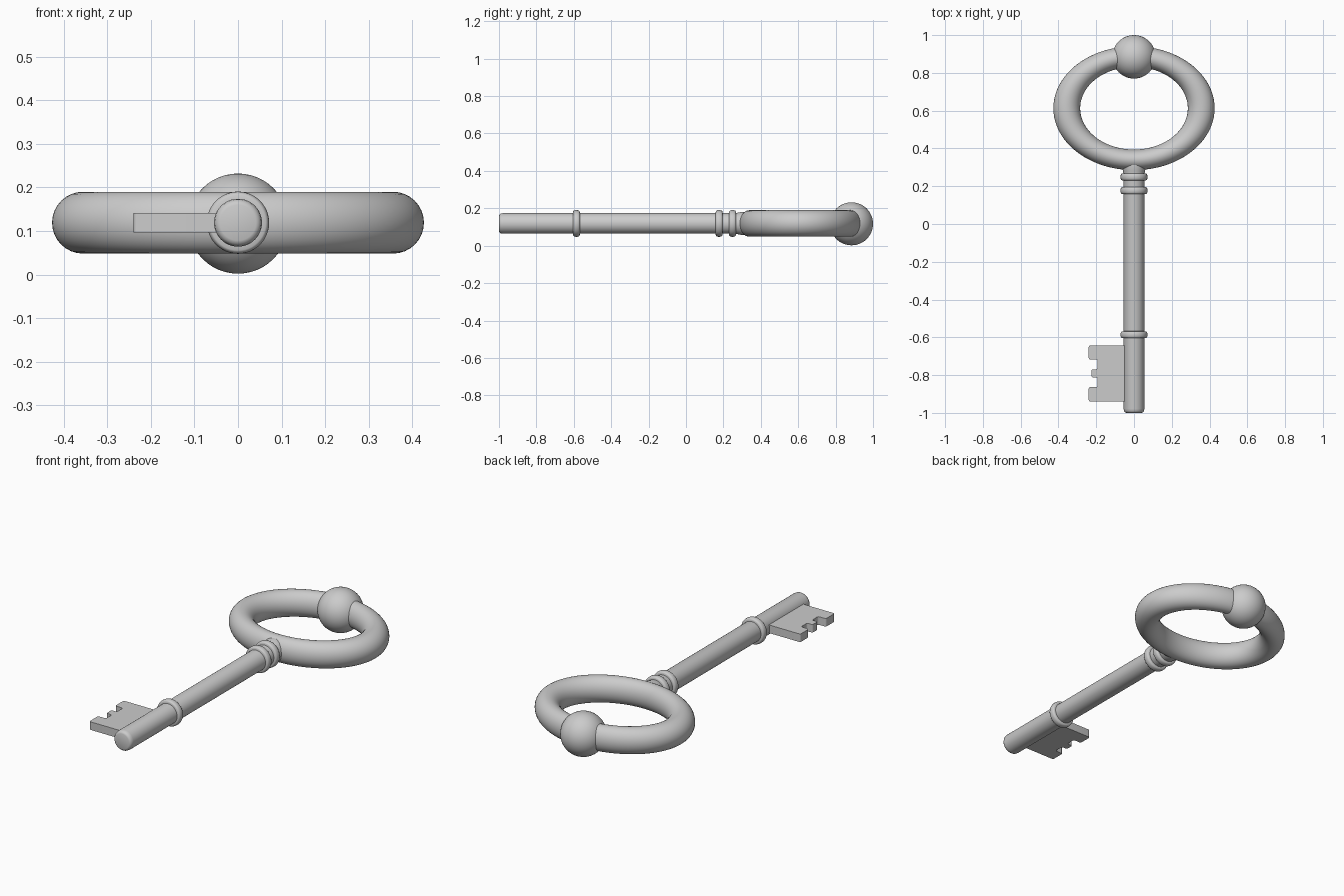
import bpy, bmesh
from math import pi, sin, cos, radians

if "Cube" in bpy.data.objects:
    bpy.data.objects.remove(bpy.data.objects["Cube"])

ZC = 0.119      # height of the key's centre plane


def finish(name, bm, angle=35):
    bmesh.ops.recalc_face_normals(bm, faces=bm.faces)
    me = bpy.data.meshes.new(name)
    bm.to_mesh(me)
    bm.free()
    ob = bpy.data.objects.new(name, me)
    bpy.context.collection.objects.link(ob)
    ob.location.z = ZC
    smooth(ob, angle)
    return ob


def smooth(ob, angle):
    bpy.ops.object.select_all(action='DESELECT')
    ob.select_set(True)
    bpy.context.view_layer.objects.active = ob
    bpy.ops.object.shade_smooth_by_angle(angle=radians(angle))


def lathe_y(name, profile, n=48):
    """Turn (radius, y) points around the key's long axis and cap both ends."""
    bm = bmesh.new()
    rings = [[bm.verts.new((r * cos(2 * pi * i / n), y, r * sin(2 * pi * i / n)))
              for i in range(n)] for r, y in profile]
    for a, b in zip(rings, rings[1:]):
        for i in range(n):
            j = (i + 1) % n
            bm.faces.new((a[i], a[j], b[j], b[i]))
    bm.faces.new(rings[0])
    bm.faces.new(rings[-1])
    return finish(name, bm)


# Shaft: rounded tip, straight stem, slight flare where it meets the bow
lathe_y("shaft", [(0.041, -1.0), (0.048, -0.997), (0.053, -0.99), (0.055, -0.978),
                  (0.055, 0.262), (0.058, 0.28), (0.062, 0.297), (0.062, 0.32)])

# Collars: three bands with rounded rims
for name, y in (("lower_collar", -0.586), ("upper_collar_a", 0.177),
                ("upper_collar_b", 0.249)):
    arc = [(0.055 + 0.0165 * sin(pi * k / 12) ** 0.5, y - 0.0185 * cos(pi * k / 12))
           for k in range(13)]
    lathe_y(name, [(0.05, y - 0.0185)] + arc[1:-1] + [(0.05, y + 0.0185)])

# Bow: oval ring, squashed along the key
bpy.ops.mesh.primitive_torus_add(major_segments=96, minor_segments=32,
                                 major_radius=0.356, minor_radius=0.071,
                                 location=(0, 0.613, ZC))
bow = bpy.context.object
bow.name = "bow_ring"
bow.scale = (1, 0.768, 1)
smooth(bow, 40)

# Ball at the top of the bow
bpy.ops.mesh.primitive_uv_sphere_add(segments=48, ring_count=24, radius=0.115,
                                     location=(0, 0.885, ZC - 0.002))
ball = bpy.context.object
ball.name = "bow_ball"
smooth(ball, 40)

# Bit: notched plate with softened tooth corners
outline = [(-0.03, -0.643), (-0.24, -0.643), (-0.24, -0.717), (-0.193, -0.717),
           (-0.193, -0.769), (-0.226, -0.769), (-0.226, -0.812), (-0.193, -0.812),
           (-0.193, -0.864), (-0.24, -0.864), (-0.24, -0.94), (-0.03, -0.94)]
bm = bmesh.new()
face = bm.faces.new([bm.verts.new((x, y, -0.022)) for x, y in outline])
corners = [v for v in face.verts if v.co.x < -0.1]
bmesh.ops.bevel(bm, geom=corners, offset=0.009, segments=3, profile=0.5,
                affect='VERTICES')
ext = bmesh.ops.extrude_face_region(bm, geom=bm.faces[:])
bmesh.ops.translate(bm, vec=(0, 0, 0.044),
                    verts=[g for g in ext["geom"] if isinstance(g, bmesh.types.BMVert)])
finish("bit", bm)
